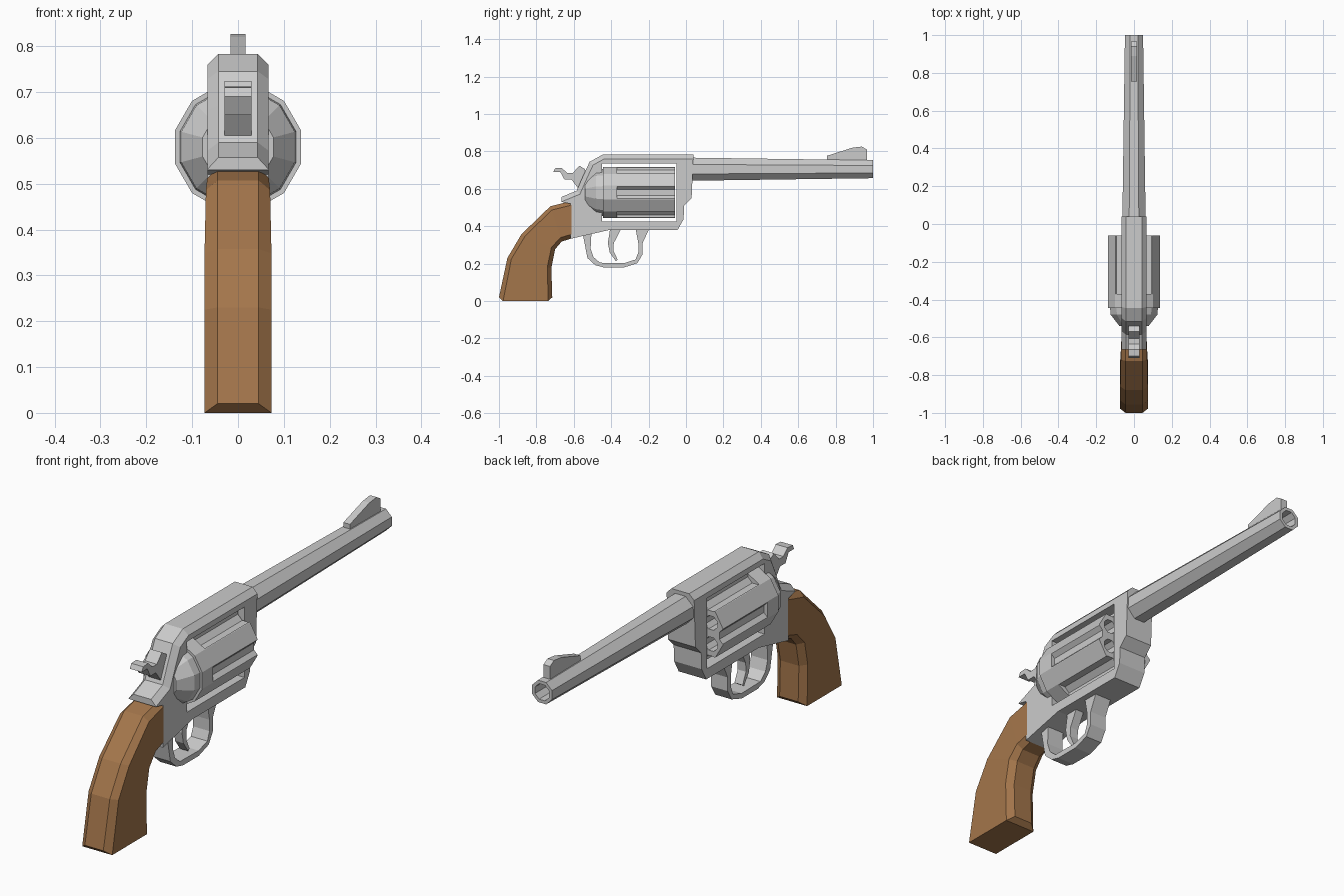
import bpy, bmesh, math

if "Cube" in bpy.data.objects:
    bpy.data.objects.remove(bpy.data.objects["Cube"])

AXIS_Z = 0.58      # cylinder axis height
BORE_Z = 0.705     # barrel axis height


def finish(name, bm):
    bmesh.ops.recalc_face_normals(bm, faces=bm.faces[:])
    me = bpy.data.meshes.new(name)
    bm.to_mesh(me)
    bm.free()
    ob = bpy.data.objects.new(name, me)
    bpy.context.collection.objects.link(ob)
    return ob


def prism(name, profile, half, bevel_pick=None, bevel=0.024):
    """Extrude a (y, z) side profile across x, optionally chamfering picked rim edges."""
    bm = bmesh.new()
    left = [bm.verts.new((-half, y, z)) for y, z in profile]
    right = [bm.verts.new((half, y, z)) for y, z in profile]
    n = len(profile)
    bm.faces.new(left)
    bm.faces.new(right[::-1])
    for i in range(n):
        j = (i + 1) % n
        bm.faces.new((left[i], left[j], right[j], right[i]))
    bmesh.ops.recalc_face_normals(bm, faces=bm.faces[:])
    if bevel_pick:
        rim = [e for e in bm.edges
               if e.verts[0].co.x == e.verts[1].co.x and all(bevel_pick(v.co) for v in e.verts)]
        bmesh.ops.bevel(bm, geom=rim, offset=bevel, segments=1, affect='EDGES')
    return finish(name, bm)


def add_lathe(bm, rings, sides, cx, cz, phase=0.5):
    """Capped rings (y, radius) around an axis along y."""
    loops = []
    for y, r in rings:
        angles = [2 * math.pi * (i + phase) / sides for i in range(sides)]
        loops.append([bm.verts.new((cx + r * math.cos(a), y, cz + r * math.sin(a))) for a in angles])
    for a, b in zip(loops, loops[1:]):
        for i in range(sides):
            j = (i + 1) % sides
            bm.faces.new((a[i], a[j], b[j], b[i]))
    bm.faces.new(loops[0])
    bm.faces.new(loops[-1])


def lathe(name, rings, sides, cz):
    bm = bmesh.new()
    add_lathe(bm, rings, sides, 0, cz)
    return finish(name, bm)


def cut(ob, cutter):
    cutter.hide_render = True
    mod = ob.modifiers.new("cut", 'BOOLEAN')
    mod.operation = 'DIFFERENCE'
    mod.solver = 'EXACT'
    mod.object = cutter
    bpy.context.view_layer.objects.active = ob
    bpy.ops.object.modifier_apply(modifier=mod.name)
    bpy.data.objects.remove(cutter)


# Frame with chamfered top and back, and a window for the cylinder
frame = prism("frame", [
    (0.04, 0.783), (0.03, 0.55), (-0.01, 0.51), (-0.013, 0.437), (-0.045, 0.38),
    (-0.41, 0.38), (-0.617, 0.333), (-0.617, 0.52), (-0.665, 0.53), (-0.665, 0.557),
    (-0.585, 0.59), (-0.55, 0.67), (-0.515, 0.745), (-0.445, 0.783)],
    0.067, lambda co: co.z > 0.553)
cut(frame, prism("window_cutter", [(-0.45, 0.425), (-0.05, 0.425), (-0.05, 0.735), (-0.45, 0.735)], 0.2))

# Recoil shield behind the cylinder
lathe("recoil_shield", [(-0.445, 0.131), (-0.48, 0.128), (-0.54, 0.08)], 12, AXIS_Z)

# Cylinder with six flutes and six chambers
cylinder = lathe("cylinder", [(-0.445, 0.142), (-0.06, 0.142)], 12, AXIS_Z)
bm = bmesh.new()
for k in range(6):
    a = math.radians(60 * k)
    add_lathe(bm, [(-0.37, 0.04), (0.0, 0.04)], 8,
              0.157 * math.cos(a), AXIS_Z + 0.157 * math.sin(a))
    a += math.radians(30)
    add_lathe(bm, [(-0.30, 0.032), (0.0, 0.032)], 8,
              0.093 * math.cos(a), AXIS_Z + 0.093 * math.sin(a))
cut(cylinder, finish("flute_cutter", bm))

# Octagonal tapered barrel with an open bore
lathe("barrel", [(0.0, 0.067), (1.0, 0.052), (1.0, 0.037), (0.8, 0.034)], 8, BORE_Z)

# Front sight
prism("front_sight", [(0.755, 0.74), (0.755, 0.777), (0.89, 0.82), (0.94, 0.826),
                      (0.967, 0.81), (0.967, 0.74)], 0.016)

# Hammer with thumb spur
prism("hammer", [
    (-0.71, 0.69), (-0.70, 0.71), (-0.665, 0.712), (-0.635, 0.685), (-0.605, 0.685),
    (-0.57, 0.724), (-0.54, 0.705), (-0.52, 0.62), (-0.575, 0.60), (-0.612, 0.65),
    (-0.65, 0.65), (-0.672, 0.69)], 0.029)

# Trigger guard
prism("trigger_guard", [
    (-0.555, 0.375), (-0.527, 0.23), (-0.485, 0.192), (-0.44, 0.18), (-0.33, 0.18),
    (-0.26, 0.203), (-0.232, 0.25), (-0.232, 0.31), (-0.195, 0.39),
    (-0.27, 0.39), (-0.255, 0.31), (-0.255, 0.26), (-0.27, 0.222), (-0.33, 0.203),
    (-0.46, 0.205), (-0.495, 0.235), (-0.51, 0.28), (-0.505, 0.375)], 0.04)

# Trigger
prism("trigger", [
    (-0.405, 0.39), (-0.418, 0.31), (-0.408, 0.26), (-0.375, 0.213), (-0.365, 0.22),
    (-0.388, 0.27), (-0.386, 0.31), (-0.345, 0.39)], 0.02)

# Wooden grip: (back point, front point, half width) at stations from frame to butt
stations = [
    ((-0.612, 0.535), (-0.612, 0.335), 0.067), ((-0.725, 0.507), (-0.665, 0.318), 0.070),
    ((-0.88, 0.357), (-0.70, 0.277), 0.073), ((-0.955, 0.23), (-0.72, 0.176), 0.073),
    ((-1.0, 0.02), (-0.715, 0.02), 0.073)]
bm = bmesh.new()
loops = []
for i, (b, f, w) in enumerate(stations):
    length = math.dist(b, f)
    t = 0.022 / length
    drop = 0.02 if i == len(stations) - 1 else 0.0
    sb = (b[0] + (f[0] - b[0]) * t, b[1] + (f[1] - b[1]) * t - drop)
    sf = (f[0] + (b[0] - f[0]) * t, f[1] + (b[1] - f[1]) * t - drop)
    section = [(-0.045, b), (0.045, b), (w, sb), (w, sf), (0.045, f), (-0.045, f), (-w, sf), (-w, sb)]
    loops.append([bm.verts.new((x, y, z)) for x, (y, z) in section])
for a, b in zip(loops, loops[1:]):
    for i in range(8):
        j = (i + 1) % 8
        bm.faces.new((a[i], a[j], b[j], b[i]))
for v in (loops[0], loops[-1]):
    for quad in ((0, 1, 2, 7), (7, 2, 3, 6), (6, 3, 4, 5)):
        bm.faces.new([v[q] for q in quad])
grip = finish("grip", bm)
wood = bpy.data.materials.new("wood")
wood.diffuse_color = (0.37, 0.18, 0.07, 1)
wood.use_nodes = True
wood.node_tree.nodes["Principled BSDF"].inputs["Base Color"].default_value = wood.diffuse_color
grip.data.materials.append(wood)
